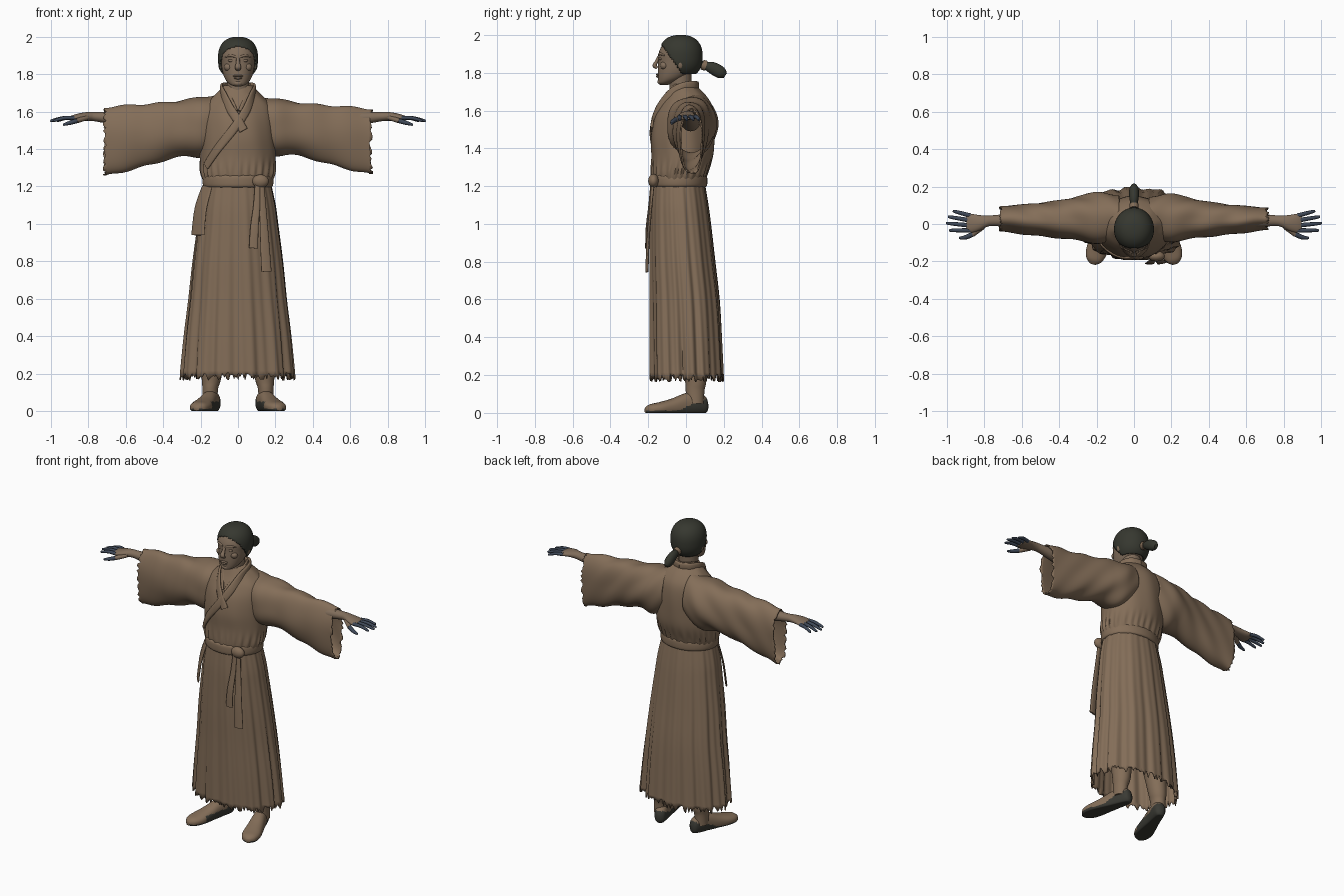
import bpy, bmesh, math, random
from mathutils import Vector

random.seed(4)
if "Cube" in bpy.data.objects:
    bpy.data.objects.remove(bpy.data.objects["Cube"])


def material(name, rgb):
    m = bpy.data.materials.new(name)
    m.use_nodes = True
    m.diffuse_color = (*rgb, 1)
    m.node_tree.nodes["Principled BSDF"].inputs["Base Color"].default_value = (*rgb, 1)
    return m


CLOTH = material("brown cloth", (.23, .155, .098))
SKIN = material("tan skin", (.22, .155, .105))
HAIR = material("dark hair", (.037, .039, .029))
NAIL = material("blue fingers", (.048, .064, .095))
SOLE = material("dark shoe leather", (.042, .042, .034))


def resample(keys, m=5):
    """Smooth curve through rows of numbers."""
    out = []
    last = len(keys) - 1
    for i in range(last):
        a, b, c, d = keys[max(i - 1, 0)], keys[i], keys[i + 1], keys[min(i + 2, last)]
        for j in range(m):
            t = j / m
            out.append([q + t * ((r - p) / 2 + t * ((p - 2.5 * q + 2 * r - s / 2)
                        + t * (1.5 * (q - r) + (s - p) / 2)))
                        for p, q, r, s in zip(a, b, c, d)])
    return out + [list(keys[-1])]


def finish(name, bm, mats, rule=None, solid=0):
    bmesh.ops.recalc_face_normals(bm, faces=bm.faces[:])
    for f in bm.faces:
        f.smooth = True
        if rule:
            f.material_index = rule(f.calc_center_median())
    me = bpy.data.meshes.new(name)
    bm.to_mesh(me)
    bm.free()
    me.set_sharp_from_angle(angle=math.radians(55))
    for m in mats:
        me.materials.append(m)
    ob = bpy.data.objects.new(name, me)
    bpy.context.collection.objects.link(ob)
    if solid:
        mod = ob.modifiers.new("thickness", "SOLIDIFY")
        mod.thickness = solid
    return ob


def loft(name, rings, mats, cap=True, rule=None, solid=0, drop=None):
    bm = bmesh.new()
    rows = [[bm.verts.new(p) for p in r] for r in rings]
    n = len(rows[0])
    for a, b in zip(rows, rows[1:]):
        for i in range(n):
            bm.faces.new((a[i], a[(i + 1) % n], b[(i + 1) % n], b[i]))
    if cap:
        bm.faces.new(rows[0])
        bm.faces.new(rows[-1])
    if drop:
        bad = [f for f in bm.faces if drop(f.calc_center_median())]
        bmesh.ops.delete(bm, geom=bad, context="FACES")
    return finish(name, bm, mats, rule, solid)


def body(name, keys, axis, mat, n=40, p=2, fold=None, ragged=0, floor=False, m=5, **kw):
    """Rows are (position on axis, centre 1, centre 2, radius 1, radius 2)."""
    rings = []
    rows = resample(keys, m)
    for k, (s, c1, c2, r1, r2) in enumerate(rows):
        ring = []
        for i in range(n):
            t = math.tau * i / n
            co, si = math.cos(t), math.sin(t)
            r = (abs(co) ** p + abs(si) ** p) ** (-1 / p) + (fold(t, s) if fold else 0)
            q = s + (random.uniform(-ragged, ragged) if k == len(rows) - 1 else 0)
            a, b = c1 + r1 * r * co, c2 + r2 * r * si
            pt = {"x": (q, a, b), "y": (a, q, b), "z": (a, b, q)}[axis]
            ring.append((pt[0], pt[1], max(pt[2], 0)) if floor else pt)
        rings.append(ring)
    return loft(name, rings, mat if isinstance(mat, list) else [mat], **kw)


def ribbon(name, path, mat, normal=None, n=12, p=3):
    """Rows are (x, y, z, half width, half thickness)."""
    rows = resample(path, 6)
    pts = [Vector(r[:3]) for r in rows]
    rings = []
    for i, c in enumerate(pts):
        t = (pts[min(i + 1, len(pts) - 1)] - pts[max(i - 1, 0)]).normalized()
        o = Vector(normal) if normal else Vector((c.x, c.y + .02, 0))
        w = t.cross(o).normalized()
        o = w.cross(t)
        ring = []
        for k in range(n):
            a = math.tau * k / n
            co, si = math.cos(a), math.sin(a)
            r = (abs(co) ** p + abs(si) ** p) ** (-1 / p)
            ring.append(c + w * rows[i][3] * r * co + o * rows[i][4] * r * si)
        rings.append(ring)
    return loft(name, rings, [mat])


def blob(name, c, r, mat):
    bm = bmesh.new()
    bmesh.ops.create_uvsphere(bm, u_segments=20, v_segments=12, radius=1)
    for v in bm.verts:
        v.co = Vector([c[i] + r[i] * v.co[i] for i in range(3)])
    return finish(name, bm, [mat])


# Robe bodice, bloused over the belt
TORSO = [(1.22, 0, -.04, .18, .14), (1.27, 0, -.035, .197, .15), (1.36, 0, -.02, .203, .163),
         (1.46, 0, -.018, .2, .168), (1.56, 0, -.01, .195, .158), (1.63, 0, 0, .18, .135),
         (1.68, 0, 0, .135, .105), (1.72, 0, -.01, .095, .075), (1.74, 0, -.015, .075, .06)]
body("robe_bodice", TORSO, "z", CLOTH, n=120, fold=lambda t, s: .008 * math.sin(9 * t + 8 * s)
     + .03 * math.exp(-((s - 1.28) / .045) ** 2) * math.sin(27 * t + math.sin(5 * t)))


def front(x, z):
    row = min(resample(TORSO, 12), key=lambda r: abs(r[0] - z))
    return row[2] - row[4] * math.sqrt(max(0, 1 - (x / row[3]) ** 2)) - .004


# Skirt with pleats and a torn hem
def pleats(t, s):
    g = (1.22 - s) / 1.04
    return (.01 + .026 * g) * (math.sin(13 * t + .8 * math.sin(3 * t)) + .55 * math.sin(29 * t + 1 + 2 * s))


body("robe_skirt", [(1.22, 0, -.04, .175, .138), (1.1, 0, -.035, .2, .152), (1, 0, -.03, .213, .16),
                    (.8, 0, -.02, .238, .172), (.6, 0, -.008, .258, .182), (.4, 0, -.002, .28, .188),
                    (.185, 0, .003, .298, .192)],
     "z", CLOTH, n=180, p=2.1, fold=pleats, ragged=.022, cap=False, solid=.008)

# Belt, knot and hanging tails
body("belt", [(1.195, 0, -.04, .17, .135), (1.2, 0, -.04, .185, .15), (1.225, 0, -.04, .189, .153),
              (1.255, 0, -.04, .185, .15), (1.262, 0, -.04, .17, .135)], "z", CLOTH, n=64, m=3)
blob("belt_knot", (.12, -.172, 1.228), (.045, .028, .036), CLOTH)
ribbon("belt_tail_short", [(.105, -.18, 1.22, .014, .008), (.1, -.193, 1.1, .018, .006),
                           (.088, -.207, .98, .022, .006), (.083, -.21, .87, .024, .006)], CLOTH, (0, -1, 0))
ribbon("belt_tail_long", [(.125, -.175, 1.22, .014, .008), (.132, -.185, 1.1, .018, .006),
                          (.142, -.2, .92, .024, .006), (.152, -.207, .745, .028, .006)], CLOTH, (.2, -1, 0))
ribbon("hip_flap", [(-.165, -.1, 1.2, .04, .006), (-.2, -.105, 1.08, .05, .006),
                    (-.215, -.115, .94, .055, .006)], CLOTH, (-1, -.8, 0))

# Crossed lapels running round the neck
for side, name, low in ((1, "left", [(.04, 1.6), (-.03, 1.5), (-.11, 1.4), (-.17, 1.31)]),
                        (-1, "right", [(-.045, 1.62), (-.005, 1.56), (.03, 1.5)])):
    top = [(0, .062, 1.73), (side * .058, .042, 1.733), (side * .088, -.015, 1.725),
           (side * .078, -.08, 1.69)]
    path = top + [(x, front(x, z), z) for x, z in low]
    ribbon(name + "_lapel", [(*q, .024, .008) for q in path], CLOTH)
    inner = [(x * .72, y * .85, z + .008) for x, y, z in top] + [(side * .015, front(0, 1.6) + .004, 1.6)]
    ribbon(name + "_inner_collar", [(*q, .016, .007) for q in inner], CLOTH)

# Head, face and neck
body("neck", [(1.64, 0, -.02, .075, .07), (1.7, 0, -.028, .06, .058), (1.8, 0, -.03, .06, .06)], "z", SKIN)
body("head", [(1.735, 0, -.115, .015, .02), (1.745, 0, -.108, .042, .037), (1.77, 0, -.08, .066, .068),
              (1.81, 0, -.055, .082, .094), (1.86, 0, -.04, .09, .107), (1.91, 0, -.035, .094, .108),
              (1.96, 0, -.03, .076, .084), (1.98, 0, -.03, .03, .035)], "z", SKIN, p=2.15)
ribbon("nose", [(0, -.143, 1.885, .009, .008), (0, -.155, 1.86, .011, .009), (0, -.166, 1.838, .017, .011),
                (0, -.152, 1.825, .014, .008)], SKIN, (0, -1, 0), p=2)
blob("upper_lip", (0, -.148, 1.791, ), (.027, .011, .006), SKIN)
blob("lower_lip", (0, -.147, 1.78), (.023, .011, .007), SKIN)
blob("chin", (0, -.133, 1.752), (.026, .018, .016), SKIN)
for s, side in ((1, "left"), (-1, "right")):
    blob(side + "_eye", (s * .036, -.133, 1.873), (.017, .01, .008), SKIN)
    blob(side + "_cheek", (s * .05, -.115, 1.838), (.025, .022, .022), SKIN)
    blob(side + "_ear", (s * .093, -.03, 1.855), (.012, .02, .034), SKIN)
    ribbon(side + "_brow", [(s * .012, -.143, 1.893, .006, .006), (s * .04, -.136, 1.9, .007, .007),
                            (s * .068, -.113, 1.892, .004, .005)], SKIN, (0, -1, 0), p=2)

# Hair cap trimmed along the hairline, and tied tail
cap_rows = []
for i in range(1, 48):
    a = math.pi * (i / 48 - .5)
    co, si = math.cos(a), math.sin(a)
    k = (co ** 2.4 + abs(si) ** 2.4) ** (-1 / 2.4)
    cap_rows.append((1.885 + .115 * k * si, 0, -.028, .107 * k * co, .116 * k * co))
body("hair", cap_rows, "z", HAIR, n=72, m=1, solid=.012,
     drop=lambda c: c.z < 1.795 + max(0, -.02 - c.y) * 1.4)
ribbon("hair_tail", [(0, .06, 1.85, .018, .02), (0, .1, 1.838, .018, .02), (0, .14, 1.825, .025, .032),
                     (0, .185, 1.8, .025, .032), (0, .208, 1.785, .012, .015)], HAIR, (0, 0, 1), n=20, p=2)
ribbon("hair_tie", [(0, .085, 1.843, .024, .027), (0, .107, 1.836, .024, .027)], CLOTH, (0, 0, 1), n=20, p=2)

# Limbs on both sides
for s, side in ((1, "left"), (-1, "right")):
    def flip(rows):
        return [(s * r[0], *r[1:]) for r in rows]

    # Wide hanging sleeve with an open, frayed cuff
    body(side + "_sleeve", flip([(.08, .03, 1.55, .11, .135), (.18, .03, 1.52, .13, .152),
                                 (.28, .03, 1.515, .113, .143), (.4, .026, 1.495, .093, .148),
                                 (.55, .025, 1.465, .076, .163), (.712, .028, 1.436, .06, .176)]),
         "x", CLOTH, n=72, p=2.2, m=8, ragged=.01, cap=False, solid=.008 * s,
         fold=lambda t, x: .03 * math.sin(34 * abs(x) + 3 * math.sin(t) + 2 * t)
         + .02 * math.sin(5 * t + 9 * abs(x)))
    # Forearm and palm
    body(side + "_hand", flip([(.3, .025, 1.54, .05, .05), (.6, .02, 1.56, .04, .04),
                               (.75, .018, 1.572, .029, .026), (.79, .014, 1.575, .031, .024),
                               (.83, .006, 1.573, .042, .022), (.87, .004, 1.568, .05, .018),
                               (.895, .004, 1.565, .045, .012)]), "x", SKIN, n=28)
    # Fingers
    for name, y0, x1, y1 in (("little", .045, .962, .068), ("ring", .019, .987, .038),
                             ("middle", -.008, .997, .004), ("index", -.034, .982, -.034)):
        ribbon(f"{side}_{name}_finger",
               [(s * .875, y0, 1.567, .012, .011), (s * (.875 + x1) / 2, (y0 + y1) / 2, 1.566, .011, .01),
                (s * x1, y1, 1.552, .008, .007), (s * (x1 + .003), y1, 1.55, .003, .003)],
               NAIL, (0, 0, 1), p=2)
    ribbon(side + "_thumb_base", [(s * .81, -.012, 1.568, .018, .014), (s * .865, -.058, 1.55, .013, .013)],
           SKIN, (0, 0, 1), p=2)
    ribbon(side + "_thumb", [(s * .86, -.054, 1.552, .013, .013), (s * .9, -.071, 1.54, .012, .011),
                             (s * .935, -.075, 1.53, .006, .006)], NAIL, (0, 0, 1), p=2)
    # Legs and shoes turned outward
    body(side + "_leg", [(.05, s * .15, .05, .04, .045), (.12, s * .148, .048, .042, .05),
                         (.2, s * .14, .05, .055, .06), (.5, s * .12, .02, .08, .09)], "z", CLOTH)

    def leather(c):
        heel = c.y > -.04 and c.z < .02 + .4 * (c.y + .04)
        inside = c.x * s < -.02 and c.z < .05 and c.y > -.12
        return int(c.z < .012 or heel or inside)

    shoe = body(side + "_shoe", [(.12, 0, .035, .012, .02), (.105, 0, .042, .032, .045),
                                 (.06, 0, .05, .04, .06), (0, 0, .045, .043, .06),
                                 (-.08, 0, .03, .052, .045), (-.15, 0, .022, .057, .034),
                                 (-.2, 0, .018, .043, .027), (-.225, 0, .014, .014, .013)],
                "y", [CLOTH, SOLE], n=48, p=2.3, floor=True, rule=leather)
    shoe.location.x = s * .155
    shoe.rotation_euler.z = s * .3
